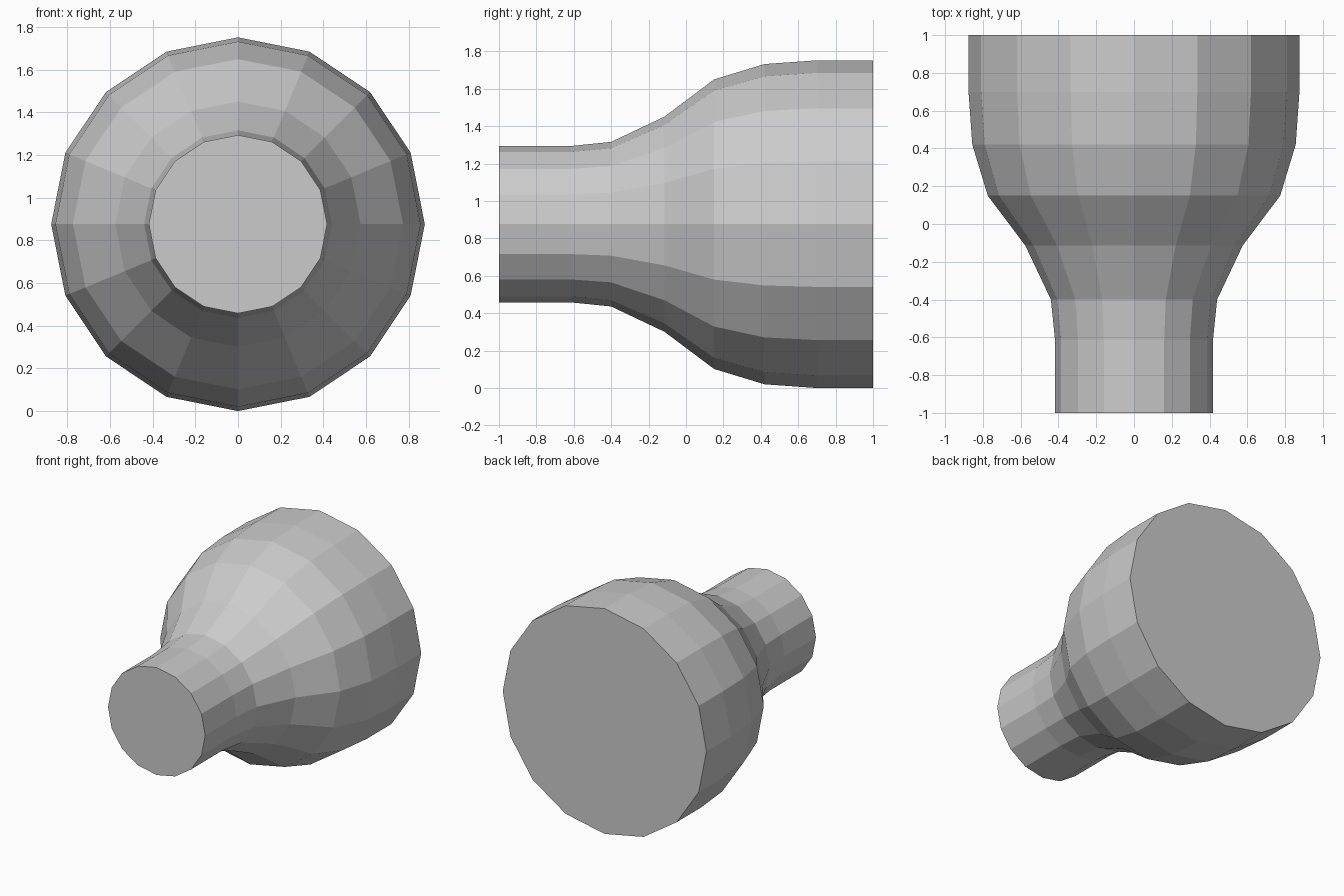
import bpy, bmesh, math

if "Cube" in bpy.data.objects:
    bpy.data.objects.remove(bpy.data.objects["Cube"])

SIDES = 16
CENTRE_Z = 0.876

# Profile along y: (position, radius)
profile = [(-1.0, 0.418), (-0.615, 0.418), (-0.40, 0.44), (-0.115, 0.575),
           (0.15, 0.774), (0.42, 0.856), (0.70, 0.876), (1.0, 0.876)]

bm = bmesh.new()

# Rings of the pipe reducer
rings = []
for y, r in profile:
    angles = [2 * math.pi * i / SIDES for i in range(SIDES)]
    rings.append([bm.verts.new((r * math.cos(a), y, CENTRE_Z + r * math.sin(a)))
                  for a in angles])

# Side walls
for a, b in zip(rings, rings[1:]):
    for i in range(SIDES):
        j = (i + 1) % SIDES
        bm.faces.new((a[i], a[j], b[j], b[i]))

# Flat end caps
bm.faces.new(rings[0])
bm.faces.new(rings[-1])
bmesh.ops.recalc_face_normals(bm, faces=bm.faces[:])

mesh = bpy.data.meshes.new("pipe_reducer")
bm.to_mesh(mesh)
bm.free()
bpy.context.collection.objects.link(bpy.data.objects.new("pipe_reducer", mesh))
